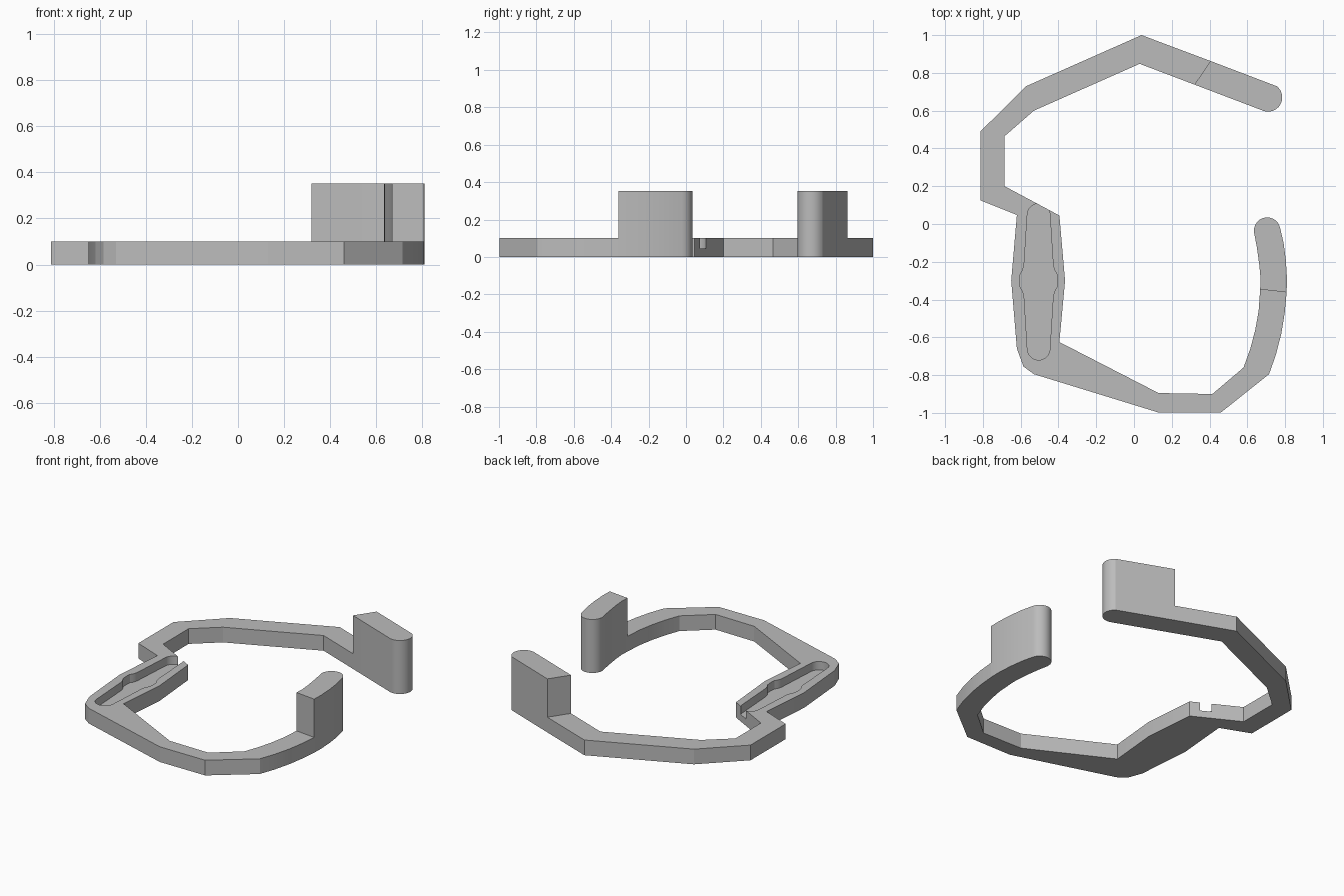
import bpy, bmesh
from math import sin, cos, radians

if "Cube" in bpy.data.objects:
    bpy.data.objects.remove(bpy.data.objects["Cube"])

BAND, TALL, FLOOR = 0.10, 0.352, 0.045

grey = bpy.data.materials.new("plain_grey")
grey.use_nodes = True
colour = (0.5, 0.5, 0.5, 1)
grey.diffuse_color = colour
grey.node_tree.nodes["Principled BSDF"].inputs["Base Color"].default_value = colour


def arc(cx, cy, r, start, end, steps=14):
    angles = [radians(start + (end - start) * i / steps) for i in range(steps + 1)]
    return [(cx + r * cos(a), cy + r * sin(a)) for a in angles]


def prism(name, outline, z0, z1):
    bm = bmesh.new()
    base = bm.faces.new([bm.verts.new((x, y, z0)) for x, y in outline])
    top = bmesh.ops.extrude_face_region(bm, geom=[base])["geom"]
    verts = [v for v in top if isinstance(v, bmesh.types.BMVert)]
    bmesh.ops.translate(bm, verts=verts, vec=(0, 0, z1 - z0))
    bmesh.ops.recalc_face_normals(bm, faces=bm.faces)
    mesh = bpy.data.meshes.new(name)
    bm.to_mesh(mesh)
    bm.free()
    mesh.materials.append(grey)
    obj = bpy.data.objects.new(name, mesh)
    bpy.context.collection.objects.link(obj)
    return obj


# Where the low band meets the two tall posts
back_outer, back_inner = (0.405, 0.863), (0.32, 0.738)
front_outer, front_inner = (0.808, -0.362), (0.668, -0.346)

# Low band: outer edge from back post round to front post, then the inner edge back
outer = [back_outer, (0.04, 1.0), (-0.57, 0.73), (-0.813, 0.49), (-0.813, 0.125),
         (-0.62, 0.048), (-0.65, -0.30), (-0.62, -0.66), (-0.585, -0.755),
         (-0.53, -0.795), (0.13, -0.998), (0.46, -0.998), (0.715, -0.795),
         (0.752, -0.69), (0.78, -0.58), (0.798, -0.47), front_outer]
inner = [front_inner, (0.66, -0.46), (0.642, -0.56), (0.616, -0.66), (0.58, -0.76),
         (0.415, -0.90), (0.13, -0.895), (-0.395, -0.625), (-0.365, -0.30),
         (-0.395, 0.045), (-0.685, 0.20), (-0.685, 0.465), (-0.53, 0.60),
         (0.03, 0.848), back_inner]
band = prism("curved_band", outer + inner, 0, BAND)

# Recessed slot in the widened side, mirrored about its own centre line
axis = -0.505
side = [(0.06, -0.655), (0.077, -0.38), (0.085, -0.355), (0.097, -0.335), (0.1, -0.30),
        (0.097, -0.265), (0.085, -0.245), (0.077, -0.22)]
slot = arc(axis, -0.66, 0.06, 180, 360)
slot += [(axis + w, y) for w, y in side]
slot += arc(axis, 0.048, 0.06, 0, 180)
slot += [(axis - w, y) for w, y in reversed(side)]
cutter = prism("slot_cutter", slot, FLOOR, BAND + 0.1)
cutter.hide_render = True
cut = band.modifiers.new("slot", "BOOLEAN")
cut.operation, cut.solver, cut.object = "DIFFERENCE", "EXACT", cutter
bpy.context.view_layer.objects.active = band
bpy.ops.object.modifier_apply(modifier=cut.name)
bpy.data.objects.remove(cutter)

# Tall posts with rounded ends
back_post = prism("back_post",
                  [back_outer, back_inner] + arc(0.71, 0.67, 0.075, -110, 52), 0, TALL)
front_post = prism("front_post",
                   [front_inner, front_outer, (0.81, -0.29), (0.804, -0.19), (0.792, -0.1)]
                   + arc(0.705, -0.035, 0.07, 10, 190)
                   + [(0.65, -0.12), (0.664, -0.22), (0.67, -0.29)], 0, TALL)

bpy.ops.object.select_all(action="DESELECT")
for obj in (band, back_post, front_post):
    obj.select_set(True)
bpy.ops.object.shade_smooth_by_angle(angle=radians(15))
